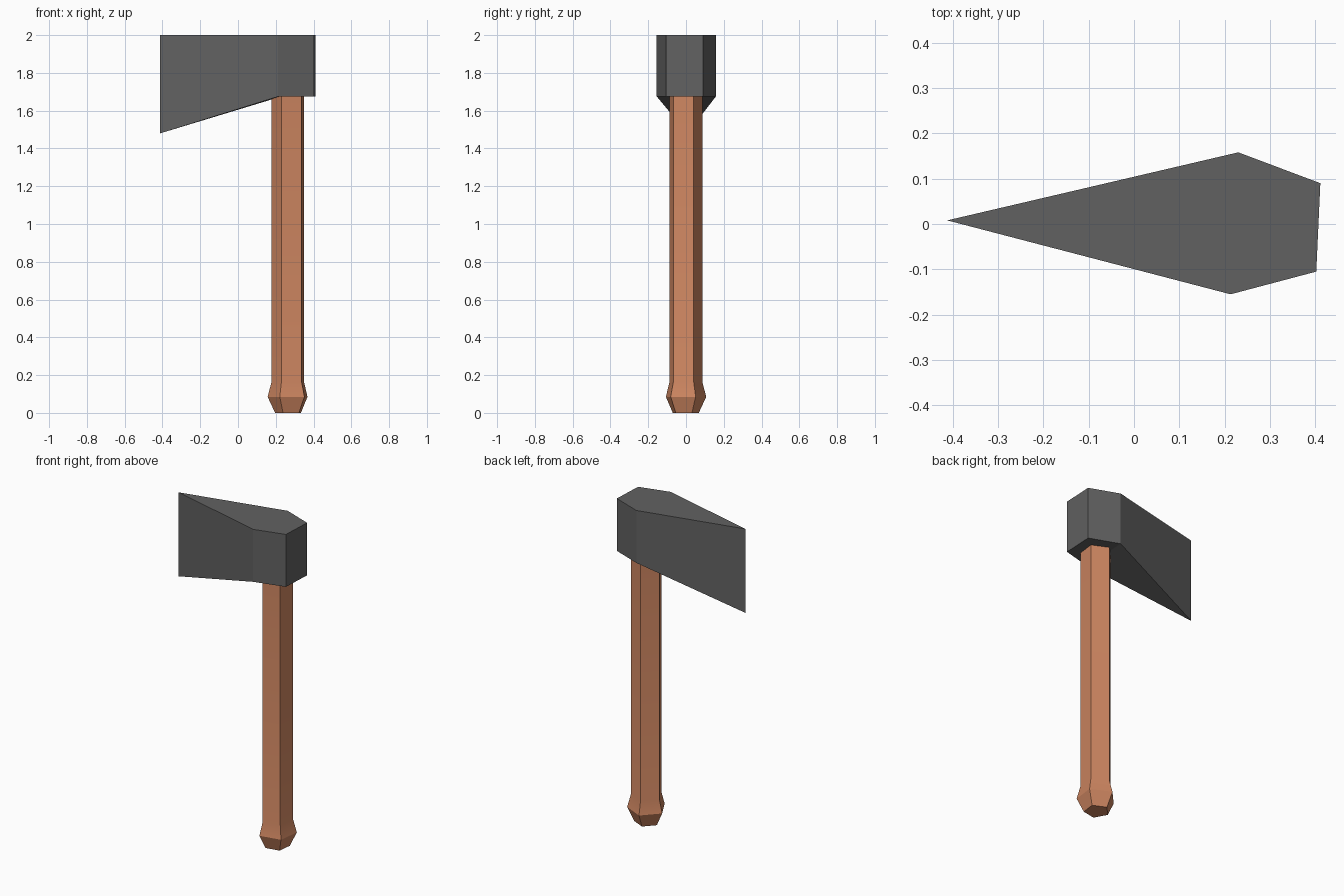
import bpy, bmesh
from math import sin, cos, radians

if "Cube" in bpy.data.objects:
    bpy.data.objects.remove(bpy.data.objects["Cube"])


def material(name, rgb):
    m = bpy.data.materials.new(name)
    m.diffuse_color = (*rgb, 1)
    m.use_nodes = True
    m.node_tree.nodes["Principled BSDF"].inputs["Base Color"].default_value = m.diffuse_color
    return m


def loft(name, rings, mat):
    """Bridge equal-sized rings from bottom to top and cap both ends."""
    bm = bmesh.new()
    loops = [[bm.verts.new(p) for p in ring] for ring in rings]
    n = len(loops[0])
    for low, high in zip(loops, loops[1:]):
        for i in range(n):
            j = (i + 1) % n
            bm.faces.new((low[i], low[j], high[j], high[i]))
    # bottom cap is split so a dropped first corner folds cleanly
    b = loops[0]
    bm.faces.new((b[0], b[-1], b[1]))
    bm.faces.new(b[:0:-1])
    bm.faces.new(loops[-1])
    bmesh.ops.dissolve_limit(bm, angle_limit=radians(0.5),
                             verts=[], edges=bm.edges[:])
    bmesh.ops.recalc_face_normals(bm, faces=bm.faces[:])
    mesh = bpy.data.meshes.new(name)
    bm.to_mesh(mesh)
    bm.free()
    mesh.materials.append(mat)
    obj = bpy.data.objects.new(name, mesh)
    bpy.context.collection.objects.link(obj)
    return obj


# Axe head: five-sided wedge, cutting edge hangs lower than the rest
outline = [(-0.412, 0.008), (0.213, -0.155), (0.402, -0.105),
           (0.411, 0.09), (0.23, 0.158)]
bottom = [(x, y, 1.48 if i == 0 else 1.675) for i, (x, y) in enumerate(outline)]
top = [(x, y, 2.0) for x, y in outline]
loft("axe_head", [bottom, top], material("dark_steel", (0.12, 0.12, 0.12)))


# Handle: pentagonal shaft with a flared knob at the foot
def pentagon(radius, z):
    return [(0.269 + radius * cos(radians(29 + 72 * k)),
             -0.004 + radius * sin(radians(29 + 72 * k)), z) for k in range(5)]


sections = [(0.073, 0), (0.113, 0.085), (0.092, 0.165), (0.092, 1.70)]
handle = loft("handle", [pentagon(r, z) for r, z in sections],
              material("wood", (0.62, 0.24, 0.12)))
bpy.context.view_layer.objects.active = handle
handle.select_set(True)
bpy.ops.object.shade_smooth_by_angle(angle=radians(25))
